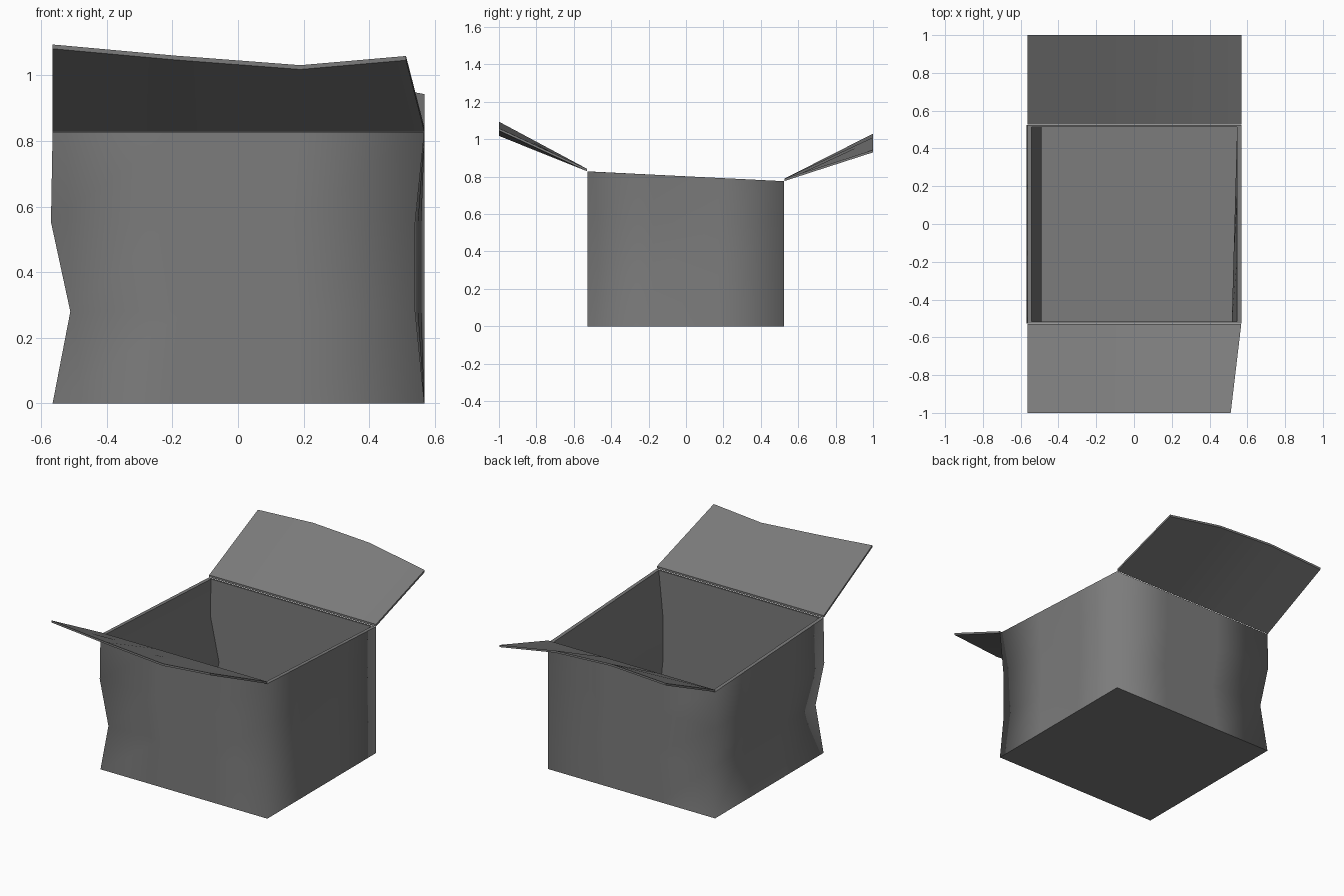
import bpy, bmesh, math

if "Cube" in bpy.data.objects:
    bpy.data.objects.remove(bpy.data.objects["Cube"])

card = bpy.data.materials.new("dark_card")
card.diffuse_color = (0.2, 0.2, 0.2, 1)
card.use_nodes = True
card.node_tree.nodes["Principled BSDF"].inputs["Base Color"].default_value = card.diffuse_color


def make_object(name, verts, faces):
    mesh = bpy.data.meshes.new(name)
    mesh.from_pydata(verts, [], faces)
    mesh.materials.append(card)
    bm = bmesh.new()
    bm.from_mesh(mesh)
    bmesh.ops.recalc_face_normals(bm, faces=bm.faces)
    bm.to_mesh(mesh)
    bm.free()
    obj = bpy.data.objects.new(name, mesh)
    bpy.context.collection.objects.link(obj)
    bpy.ops.object.select_all(action='DESELECT')
    obj.select_set(True)
    bpy.context.view_layer.objects.active = obj
    bpy.ops.object.shade_smooth_by_angle(angle=math.radians(32))
    return obj


# Open carton: outer and inner shells with a dented left side and front right edge
Y_FRONT, Y_BACK = -0.527, 0.525
FRONT_Z = [0, 0.28, 0.553, 0.828]
BACK_Z = [0, 0.28, 0.553, 0.776]
LEFT_X = [-0.565, -0.511, -0.57, -0.565]
RIGHT_X = [0.568, 0.54, 0.54, 0.568]
CUTS = 3
RING = 4 * CUTS


def shell(dx, dy, floor):
    verts = []
    for i in range(4):
        zf, zb = (FRONT_Z[i], BACK_Z[i]) if i else (floor, floor)
        corners = [(LEFT_X[i] + dx, Y_FRONT + dy, zf), (RIGHT_X[i] - dx, Y_FRONT + dy, zf),
                   (0.568 - dx, Y_BACK - dy, zb), (LEFT_X[i] + dx, Y_BACK - dy, zb)]
        for k in range(4):
            a, b = corners[k], corners[(k + 1) % 4]
            for c in range(CUTS):
                verts.append(tuple(p + (q - p) * c / CUTS for p, q in zip(a, b)))
    return verts


verts = shell(0, 0, 0) + shell(0.022, 0.011, 0.015)
inner, rim = 4 * RING, 3 * RING
faces = [tuple(range(RING)), tuple(range(inner, inner + RING))]
for k in range(RING):
    n = (k + 1) % RING
    for base in (0, inner):
        for i in range(3):
            r = base + i * RING
            faces.append((r + k, r + n, r + RING + n, r + RING + k))
    faces.append((rim + k, rim + n, inner + rim + n, inner + rim + k))
box = make_object("box_body", verts, faces)

# Soft shading round the outer upright corners
for e in box.data.edges:
    a, b = e.vertices
    if max(a, b) < inner and abs(a - b) == RING:
        e.use_edge_sharp = False


# Warped flap: straight hinge, wavy outer edge, thin card
def flap(name, hinge_y, hinge_z, tip_y, tips, thick=0.013):
    verts = []
    for i, (tx, tz) in enumerate(tips):
        hx = -0.565 + 1.133 * i / 3
        for dz in (0, -thick):
            verts += [(hx, hinge_y, hinge_z + dz), (tx, tip_y, tz + dz)]
    faces = [(0, 1, 3, 2), (12, 13, 15, 14)]
    for i in range(3):
        a, b = 4 * i, 4 * i + 4
        for p, q in ((0, 1), (1, 3), (3, 2), (2, 0)):
            faces.append((a + p, a + q, b + q, b + p))
    make_object(name, verts, faces)


flap("front_flap", -0.529, 0.842, -1.0,
     [(-0.565, 1.094), (-0.19, 1.06), (0.19, 1.031), (0.512, 1.059)])
flap("back_flap", 0.527, 0.79, 1.0,
     [(-0.565, 1.01), (-0.19, 1.03), (0.19, 1.01), (0.568, 0.943)])
